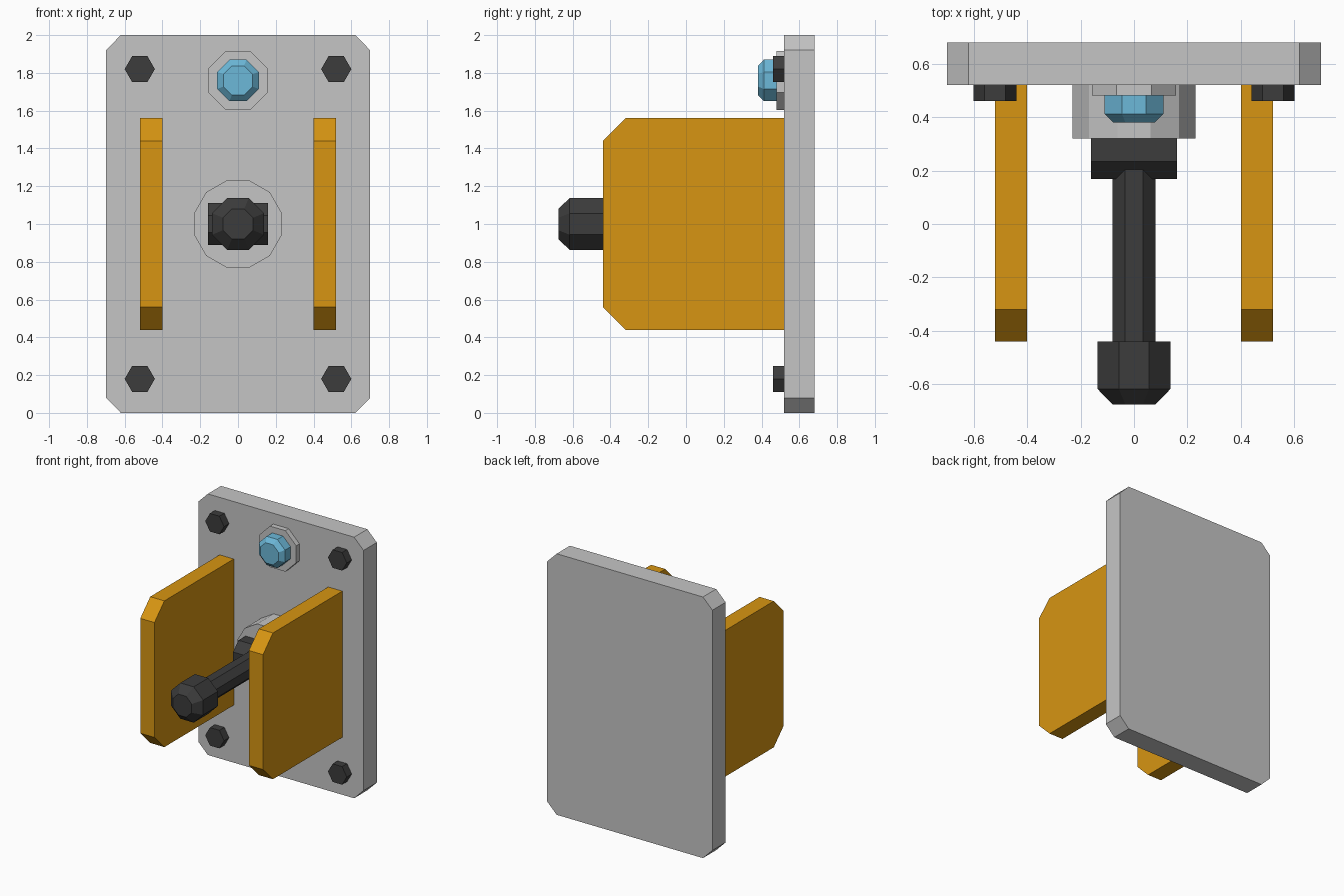
import bpy, bmesh
from math import pi, cos, sin
from mathutils import Vector

cube = bpy.data.objects.get("Cube")
if cube:
    bpy.data.objects.remove(cube, do_unlink=True)


def material(name, r, g, b):
    m = bpy.data.materials.new(name)
    m.use_nodes = True
    m.diffuse_color = (r, g, b, 1)
    m.node_tree.nodes["Principled BSDF"].inputs["Base Color"].default_value = (r, g, b, 1)
    return m


GREY = material("light grey metal", 0.56, 0.56, 0.56)
ORANGE = material("orange paint", 0.68, 0.30, 0.006)
DARK = material("dark rubber", 0.045, 0.045, 0.045)
BLUE = material("blue lens", 0.15, 0.48, 0.69)


def loft(name, rings, mat):
    """Join matching rings of points and cap both ends."""
    bm = bmesh.new()
    loops = [[bm.verts.new(p) for p in ring] for ring in rings]
    n = len(loops[0])
    for a, b in zip(loops, loops[1:]):
        for i in range(n):
            j = (i + 1) % n
            bm.faces.new((a[i], a[j], b[j], b[i]))
    bm.faces.new(loops[0])
    bm.faces.new(loops[-1])
    bmesh.ops.recalc_face_normals(bm, faces=bm.faces)
    mesh = bpy.data.meshes.new(name)
    bm.to_mesh(mesh)
    bm.free()
    mesh.materials.append(mat)
    obj = bpy.data.objects.new(name, mesh)
    bpy.context.collection.objects.link(obj)
    return obj


def turned(name, x, z, sides, stations, mat, flat=True):
    """Faceted round part along y; stations are (y, radius), radius to the flats if flat."""
    start = pi / sides if flat else 0
    scale = 1 / cos(pi / sides) if flat else 1
    angles = [start + 2 * pi * i / sides for i in range(sides)]
    rings = [[Vector((x + r * scale * cos(a), y, z + r * scale * sin(a))) for a in angles]
             for y, r in stations]
    return loft(name, rings, mat)


def clipped(u0, u1, v0, v1, c):
    """Rectangle with its corners cut by c."""
    return [(u0 + c, v0), (u1 - c, v0), (u1, v0 + c), (u1, v1 - c),
            (u1 - c, v1), (u0 + c, v1), (u0, v1 - c), (u0, v0 + c)]


# Wall plate with clipped corners
outline = clipped(-0.7, 0.7, 0, 2, 0.08)
loft("back_plate", [[(x, y, z) for x, z in outline] for y in (0.52, 0.68)], GREY)

# Side guards, clipped on the front edge only
guard = [(-0.32, 0.44), (0.52, 0.44), (0.52, 1.56), (-0.32, 1.56), (-0.44, 1.44), (-0.44, 0.56)]
for side, s in (("left", 1), ("right", -1)):
    loft(side + "_guard", [[(s * x, y, z) for y, z in guard] for x in (0.40, 0.52)], ORANGE)
    # Hexagonal corner bolts
    for level, z in (("lower", 0.18), ("upper", 1.82)):
        turned(f"{level}_{side}_bolt", s * 0.52, z, 6, [(0.46, 0.08), (0.52, 0.08)], DARK, flat=False)

# Indicator lamp
turned("lamp_bezel", 0, 1.76, 8, [(0.48, 0.157), (0.52, 0.157)], GREY)
turned("lamp_lens", 0, 1.76, 8, [(0.38, 0.077), (0.412, 0.11), (0.48, 0.11)], BLUE)

# Lever hub, pivot barrel across it, rod and knob
turned("lever_hub", 0, 1, 12, [(0.32, 0.23), (0.52, 0.23)], GREY)
corner = [pi / 8 + pi / 4 * i for i in range(8)]
loft("pivot_barrel", [[(x, 0.28 + 0.12 * cos(a), 1 + 0.12 * sin(a)) for a in corner]
                      for x in (-0.16, 0.16)], DARK)
turned("lever_rod", 0, 1, 8, [(-0.46, 0.08), (0.28, 0.08)], DARK)
turned("lever_knob", 0, 1, 8, [(-0.675, 0.08), (-0.617, 0.137), (-0.44, 0.137)], DARK)
